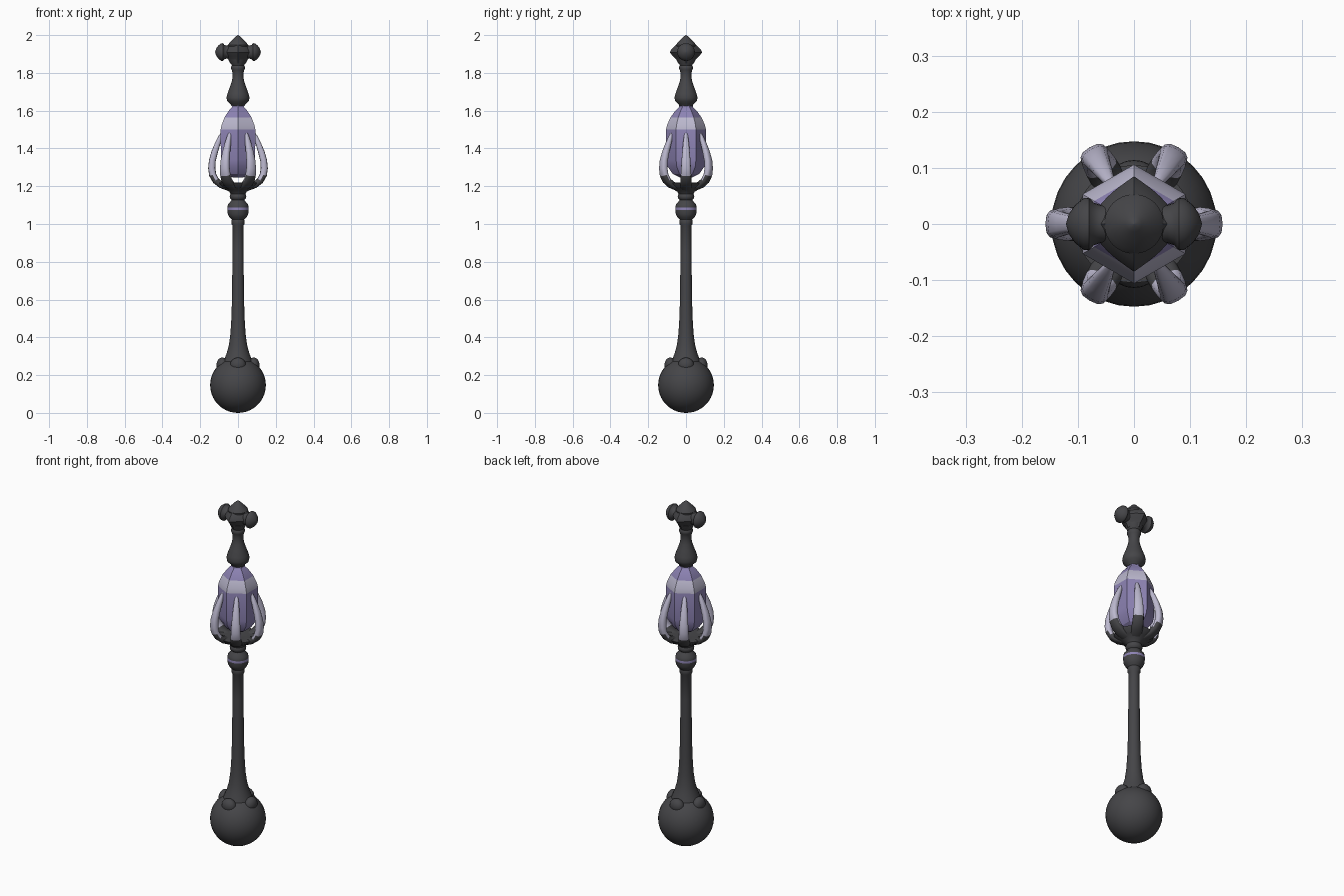
import bpy, bmesh, math
from mathutils import Vector

if "Cube" in bpy.data.objects:
    bpy.data.objects.remove(bpy.data.objects["Cube"])

def mat(name, rgb):
    m = bpy.data.materials.new(name)
    m.diffuse_color = (*rgb, 1)
    m.use_nodes = True
    m.node_tree.nodes["Principled BSDF"].inputs["Base Color"].default_value = m.diffuse_color
    return m

DARK = mat("dark iron", (0.06, 0.06, 0.065))
LIGHT = mat("pale lavender", (0.50, 0.48, 0.62))
PURPLE = mat("purple crystal", (0.27, 0.23, 0.46))

def finish(bm, name, mats, rule=None, smooth=40):
    bmesh.ops.remove_doubles(bm, verts=bm.verts, dist=1e-5)
    bmesh.ops.recalc_face_normals(bm, faces=bm.faces)
    if rule:
        for f in bm.faces:
            f.material_index = rule(f.calc_center_median())
    me = bpy.data.meshes.new(name)
    bm.to_mesh(me)
    bm.free()
    for m in mats:
        me.materials.append(m)
    ob = bpy.data.objects.new(name, me)
    bpy.context.collection.objects.link(ob)
    if smooth:
        bpy.ops.object.select_all(action='DESELECT')
        ob.select_set(True)
        bpy.context.view_layer.objects.active = ob
        bpy.ops.object.shade_smooth_by_angle(angle=math.radians(smooth))
    return ob

def loft(bm, rings):
    """Skin a list of closed point rings and cap both ends."""
    vs = [[bm.verts.new(p) for p in r] for r in rings]
    n = len(vs[0])
    for a, b in zip(vs, vs[1:]):
        for i in range(n):
            j = (i + 1) % n
            bm.faces.new((a[i], a[j], b[j], b[i]))
    bm.faces.new(vs[0][::-1])
    bm.faces.new(vs[-1])

def lathe(name, prof, mats, n=32, start=0.0, rule=None, smooth=40, axis_x=0, square=0.0):
    """Revolve (radius, height); axis_x turns it onto +x or -x; square blends to a diamond plan."""
    bm = bmesh.new()
    rings = []
    for r, z in prof:
        ring = []
        for i in range(n):
            a = start + math.tau * i / n
            c, s = math.cos(a), math.sin(a)
            k = r * ((1 - square) + square / (abs(c) + abs(s)))
            ring.append((axis_x * z, k * c, k * s + 1.91) if axis_x else (k * c, k * s, z))
        rings.append(ring)
    loft(bm, rings)
    return finish(bm, name, mats, rule, smooth)

# Ball pommel
ball = [(0.147 * math.sin(math.pi * i / 20) + 0.0005, 0.147 - 0.147 * math.cos(math.pi * i / 20))
        for i in range(21)]
lathe("ball_pommel", ball, [DARK])

# Four lobes where the shaft meets the ball
for k in range(4):
    a = k * math.pi / 2
    bm = bmesh.new()
    bmesh.ops.create_uvsphere(bm, u_segments=20, v_segments=12, radius=1)
    bmesh.ops.scale(bm, vec=(0.031, 0.042, 0.04), verts=bm.verts)
    bmesh.ops.translate(bm, vec=(0.083, 0, 0.253), verts=bm.verts)
    for v in bm.verts:
        x, y = v.co.x, v.co.y
        v.co.x = x * math.cos(a) - y * math.sin(a)
        v.co.y = x * math.sin(a) + y * math.cos(a)
    finish(bm, "ball_lobe", [DARK])

# Shaft with flared foot
lathe("shaft", [(0.085, 0.25), (0.072, 0.285), (0.06, 0.315), (0.048, 0.36), (0.04, 0.42),
                (0.035, 0.5), (0.032, 0.6), (0.029, 0.85), (0.028, 0.99), (0.034, 1.0),
                (0.034, 1.02), (0.03, 1.03)], [DARK])

# Knob and ring below the cage, with a thin purple stripe
lathe("shaft_knob", [(0.03, 1.02), (0.045, 1.035), (0.054, 1.052), (0.056, 1.075), (0.056, 1.088),
                     (0.053, 1.105), (0.04, 1.118), (0.034, 1.128), (0.042, 1.136), (0.044, 1.148),
                     (0.04, 1.158), (0.035, 1.17)], [DARK, PURPLE],
      rule=lambda c: 1 if 1.076 < c.z < 1.087 else 0)

# Cup that holds the claws
lathe("claw_cup", [(0.035, 1.15), (0.045, 1.17), (0.075, 1.188), (0.1, 1.208), (0.105, 1.218),
                   (0.09, 1.22), (0.03, 1.212)], [DARK])

# Six curved claws: radius, height, half width, half thickness
CLAW = [(0.055, 1.195, 0.03, 0.018), (0.09, 1.208, 0.031, 0.018), (0.118, 1.23, 0.03, 0.018),
        (0.134, 1.26, 0.028, 0.019), (0.139, 1.295, 0.026, 0.019), (0.136, 1.335, 0.024, 0.018),
        (0.124, 1.38, 0.02, 0.017), (0.108, 1.425, 0.016, 0.014), (0.092, 1.465, 0.011, 0.01),
        (0.083, 1.485, 0.006, 0.005)]
for k in range(6):
    a = k * math.pi / 3
    out, side = Vector((math.cos(a), math.sin(a), 0)), Vector((-math.sin(a), math.cos(a), 0))
    rings = []
    for i, (r, z, w, t) in enumerate(CLAW):
        p, q = CLAW[max(i - 1, 0)], CLAW[min(i + 1, len(CLAW) - 1)]
        tan = (out * (q[0] - p[0]) + Vector((0, 0, q[1] - p[1]))).normalized()
        nor = tan.cross(side)
        ring = []
        for j in range(12):
            c, s = math.cos(math.tau * j / 12), math.sin(math.tau * j / 12)
            c, s = (math.copysign(abs(v) ** 0.75, v) for v in (c, s))
            ring.append(out * r + Vector((0, 0, z)) + side * (w * c) + nor * (t * s))
        rings.append(ring)
    bm = bmesh.new()
    loft(bm, rings)
    finish(bm, "cage_claw", [DARK, LIGHT], lambda c: 1 if c.z > 1.245 else 0, 60)

# Six-sided crystal with a pale shoulder band
lathe("crystal", [(0.03, 1.245), (0.07, 1.265), (0.098, 1.305), (0.105, 1.34), (0.106, 1.5),
                  (0.1, 1.525), (0.082, 1.565), (0.056, 1.6), (0.038, 1.618), (0.034, 1.64)],
      [PURPLE, LIGHT], n=6, start=math.pi / 6,
      rule=lambda c: 1 if 1.505 < c.z < 1.575 else 0, smooth=25)

# Upper stem
lathe("upper_stem", [(0.034, 1.625), (0.04, 1.635), (0.057, 1.65), (0.061, 1.668), (0.056, 1.69),
                     (0.043, 1.725), (0.033, 1.755), (0.029, 1.775), (0.029, 1.8), (0.033, 1.815),
                     (0.036, 1.822), (0.036, 1.832), (0.032, 1.84), (0.04, 1.855), (0.046, 1.87)], [DARK])

# Diamond-plan finial and pointed cap
lathe("finial_body", [(0.042, 1.85), (0.05, 1.868), (0.07, 1.888), (0.085, 1.908), (0.082, 1.918),
                      (0.065, 1.938), (0.053, 1.95)], [DARK], n=32, square=0.7)
lathe("finial_cap", [(0.05, 1.93), (0.053, 1.948), (0.045, 1.96), (0.03, 1.974), (0.014, 1.991),
                     (0.0005, 2.0)], [DARK])

# Side knobs on the finial
for s in (-1, 1):
    lathe("finial_side_knob", [(0.036, 0.03), (0.034, 0.06), (0.038, 0.072), (0.047, 0.08),
                               (0.046, 0.09), (0.034, 0.105), (0.018, 0.116), (0.001, 0.121)],
          [DARK], n=24, axis_x=s)
